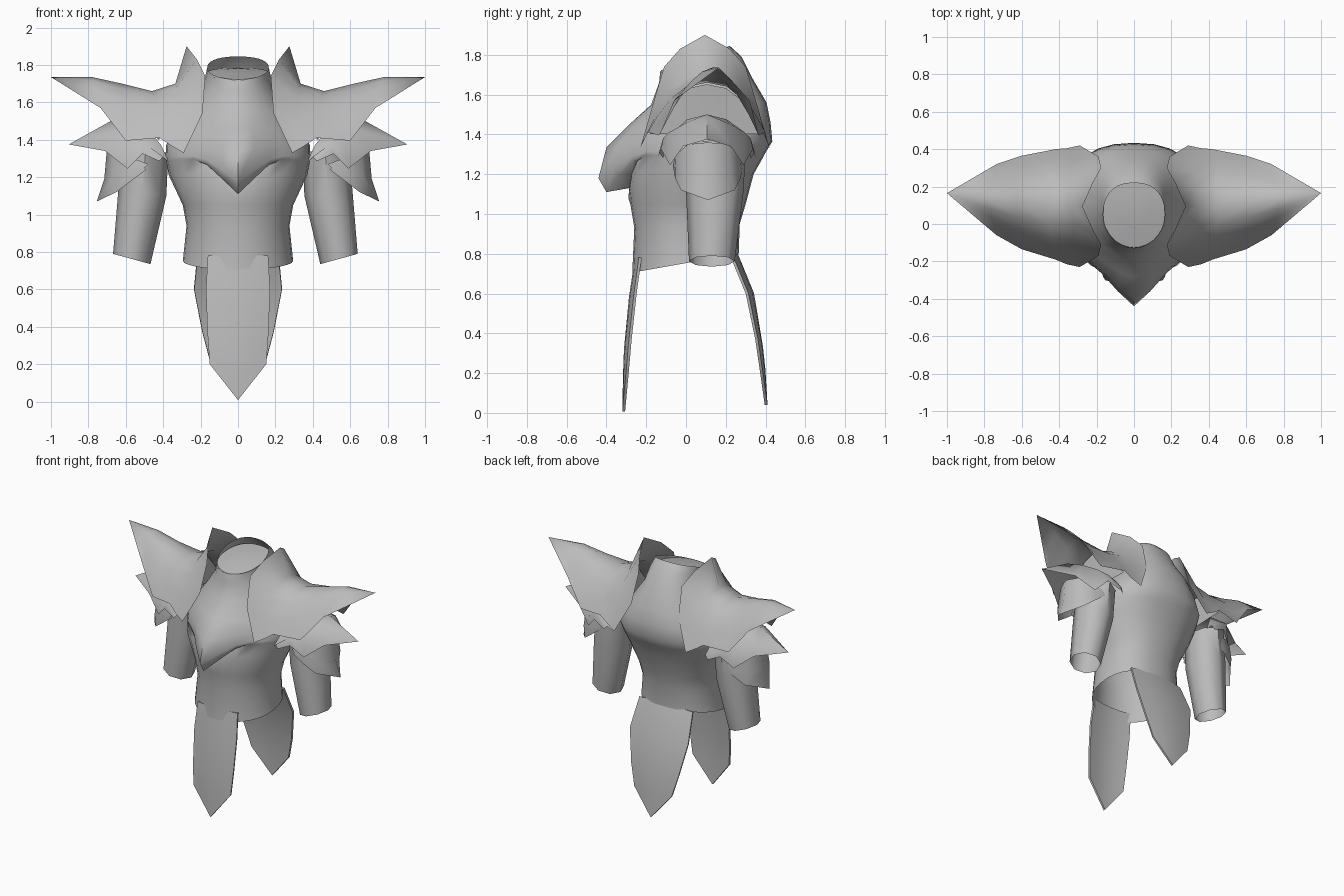
import bpy, bmesh, math
from mathutils import Vector

if "Cube" in bpy.data.objects:
    bpy.data.objects.remove(bpy.data.objects["Cube"])

steel = bpy.data.materials.new("steel_grey")
steel.diffuse_color = (0.5, 0.5, 0.5, 1)
steel.use_nodes = True
steel.node_tree.nodes["Principled BSDF"].inputs["Base Color"].default_value = steel.diffuse_color


def loft(name, rows, closed=False, mirror=False, angle=40, cap_end=False):
    """Skin a grid of point rows; optionally close each row and mirror in x."""
    bm = bmesh.new()
    grid = [[bm.verts.new(p) for p in row] for row in rows]
    n = len(rows[0])
    for a, b in zip(grid, grid[1:]):
        for i in range(n if closed else n - 1):
            j = (i + 1) % n
            bm.faces.new((a[i], a[j], b[j], b[i]))
    if cap_end:
        bm.faces.new(grid[-1])
    bmesh.ops.remove_doubles(bm, verts=bm.verts, dist=0.0005)
    bmesh.ops.recalc_face_normals(bm, faces=bm.faces)
    # make the open shell face outward
    mid = sum((v.co for v in bm.verts), Vector()) / len(bm.verts)
    if sum(f.normal.dot(f.calc_center_median() - mid) * f.calc_area() for f in bm.faces) < 0:
        bmesh.ops.reverse_faces(bm, faces=bm.faces)
    me = bpy.data.meshes.new(name)
    bm.to_mesh(me)
    bm.free()
    me.materials.append(steel)
    ob = bpy.data.objects.new(name, me)
    bpy.context.collection.objects.link(ob)
    bpy.ops.object.select_all(action='DESELECT')
    bpy.context.view_layer.objects.active = ob
    ob.select_set(True)
    bpy.ops.object.shade_smooth_by_angle(angle=math.radians(angle))
    if mirror:
        ob.modifiers.new("Mirror", 'MIRROR').use_mirror_merge = False
    return ob


def arch(yc, half):
    """Full front-to-back row from ridge-to-edge points (x, dy, z)."""
    front = [(x, yc - d, z) for x, d, z in reversed(half)]
    return front + [(x, yc + d, z) for x, d, z in half[1:]]


def power(v, e):
    return math.copysign(abs(v) ** e, v)


def ring(w, yf, yb, zf, zb, bump=0, dip=0, n=28):
    """Body ring; bump pushes the front into a point, dip pulls it down in a V."""
    pts = []
    for i in range(n):
        a = i * math.tau / n
        c, s = math.cos(a), math.sin(a)
        e = 1 if c > 0 else .85
        x, t = w * power(s, e), (1 - power(c, e)) / 2
        k = max(0, 1 - abs(x) / .2) if c > 0 else 0
        pts.append((x, yf + (yb - yf) * t - bump * k, zf + (zb - zf) * t - dip * k))
    return pts


# Torso shell with pointed breast, overhanging lip and forward-leaning collar
loft("torso", [ring(*r) for r in [
    (.295, -.27, .265, .705, .80), (.275, -.26, .27, .93, .95),
    (.295, -.28, .30, 1.05, 1.05), (.37, -.29, .34, 1.22, 1.20, 0, .14),
    (.384, -.275, .385, 1.295, 1.28, .01, .165),
    (.385, -.28, .39, 1.30, 1.29, .12, .19),
    (.387, -.275, .395, 1.315, 1.30, .165, .135),
    (.385, -.27, .434, 1.375, 1.365, .13, .04),
    (.34, -.23, .425, 1.45, 1.46, .055),
    (.27, -.175, .405, 1.55, 1.56), (.195, -.135, .335, 1.66, 1.68),
    (.172, -.13, .28, 1.715, 1.79), (.165, -.125, .22, 1.722, 1.845)]],
    closed=True, angle=68)

# Plug inside the neck opening
loft("neck_plug", [ring(.168, -.128, .25, 1.72, 1.785),
                   ring(.09, -.02, .16, 1.75, 1.78), [(0, .07, 1.77)] * 28], closed=True)

# Upper shoulder guard: flared collar, valley, then long outer spike
valley = [(.46, 0, 1.66), (.45, .10, 1.64), (.44, .18, 1.58),
          (.43, .25, 1.49), (.42, .295, 1.41)]
loft("shoulder_guard", [
    arch(.095, [(.275, 0, 1.90), (.22, .125, 1.83), (.175, .205, 1.74),
                (.19, .265, 1.54), (.29, .325, 1.33)]),
    arch(.095, [(.335, 0, 1.70), (.33, .10, 1.68), (.32, .18, 1.62),
                (.33, .25, 1.49), (.36, .31, 1.37)]),
    arch(.105, valley),
    arch(.115, [(.62, 0, 1.70), (.615, .075, 1.67), (.61, .14, 1.60),
                (.605, .20, 1.50), (.60, .25, 1.395)]),
    arch(.13, [(.78, 0, 1.735), (.77, .05, 1.715), (.76, .10, 1.67),
               (.745, .145, 1.62), (.735, .19, 1.57)]),
    [(1, .165, 1.735)] * 9], mirror=True, angle=80)

# Lining that closes the guard above the arm
loft("shoulder_lining", [
    arch(.105, [(x, d * .97, z - .008) for x, d, z in valley]),
    [(.43, .105, 1.40)] * 9], mirror=True)

# Middle shoulder plate with stepped points
loft("middle_shoulder_plate", [
    arch(.105, [(.50, 0, 1.50), (.48, .10, 1.475), (.45, .16, 1.42),
                (.41, .20, 1.37), (.37, .22, 1.28)]),
    arch(.105, [(.68, 0, 1.50), (.64, .11, 1.455), (.57, .19, 1.41),
                (.50, .22, 1.38), (.40, .24, 1.31)]),
    arch(.105, [(.905, 0, 1.375), (.71, .12, 1.34), (.59, .185, 1.245),
                (.51, .23, 1.325), (.42, .245, 1.285)])], mirror=True, angle=80)

# Lower shoulder plate hugging the upper arm
loft("lower_shoulder_plate", [
    arch(.11, [(.70, 0, 1.36), (.66, .10, 1.35), (.56, .16, 1.30), (.48, .17, 1.27)]),
    arch(.11, [(.715, 0, 1.19), (.67, .12, 1.20), (.58, .165, 1.22), (.50, .175, 1.25)]),
    arch(.11, [(.755, 0, 1.07), (.65, .135, 1.12), (.57, .165, 1.18), (.49, .175, 1.24)])],
    mirror=True, angle=80)

# Sleeves: centre x, centre y, x radius, y radius, inner z, outer z
for side, shift, name in ((1, 0, "right_sleeve"), (-1, .028, "left_sleeve")):
    rows = []
    for cx, cy, rx, ry, zi, zo in [(.54, .13, .10, .115, .735, .79),
                                   (.483, .145, .128, .145, 1.10, 1.14),
                                   (.465, .15, .12, .15, 1.33, 1.37)]:
        rows.append([(side * (cx + shift + rx * math.cos(a)), cy + ry * math.sin(a),
                      (zi + zo) / 2 + (zo - zi) / 2 * math.cos(a))
                     for a in (i * math.tau / 8 for i in range(8))])
    loft(name, rows, closed=True, angle=50)


# Hanging waist plates: half width, centre y, centre z, edge z, edge setback
def tasset(name, side, rows):
    grid = []
    for w, y, zc, ze, back in rows:
        grid.append([(w * u, y - side * back * u * u, zc + (ze - zc) * abs(u))
                     for u in (-1, -.5, 0, .5, 1)])
    ob = loft(name, grid)
    mod = ob.modifiers.new("Thickness", 'SOLIDIFY')
    mod.thickness, mod.offset = .014, 0
    bpy.ops.object.modifier_apply(modifier=mod.name)
    bpy.ops.object.shade_smooth_by_angle(angle=math.radians(40))


tasset("front_waist_plate", -1, [
    (.16, -.25, .78, .78, .02), (.17, -.28, .58, .60, .025),
    (.162, -.305, .32, .37, .025), (.15, -.31, .18, .20, .015), (0, -.313, .008, .008, 0)])
tasset("back_waist_plate", 1, [
    (.215, .245, .82, .80, .02), (.235, .335, .60, .60, .028),
    (.19, .38, .33, .37, .025), (.15, .392, .22, .22, .015), (0, .403, .04, .04, 0)])
